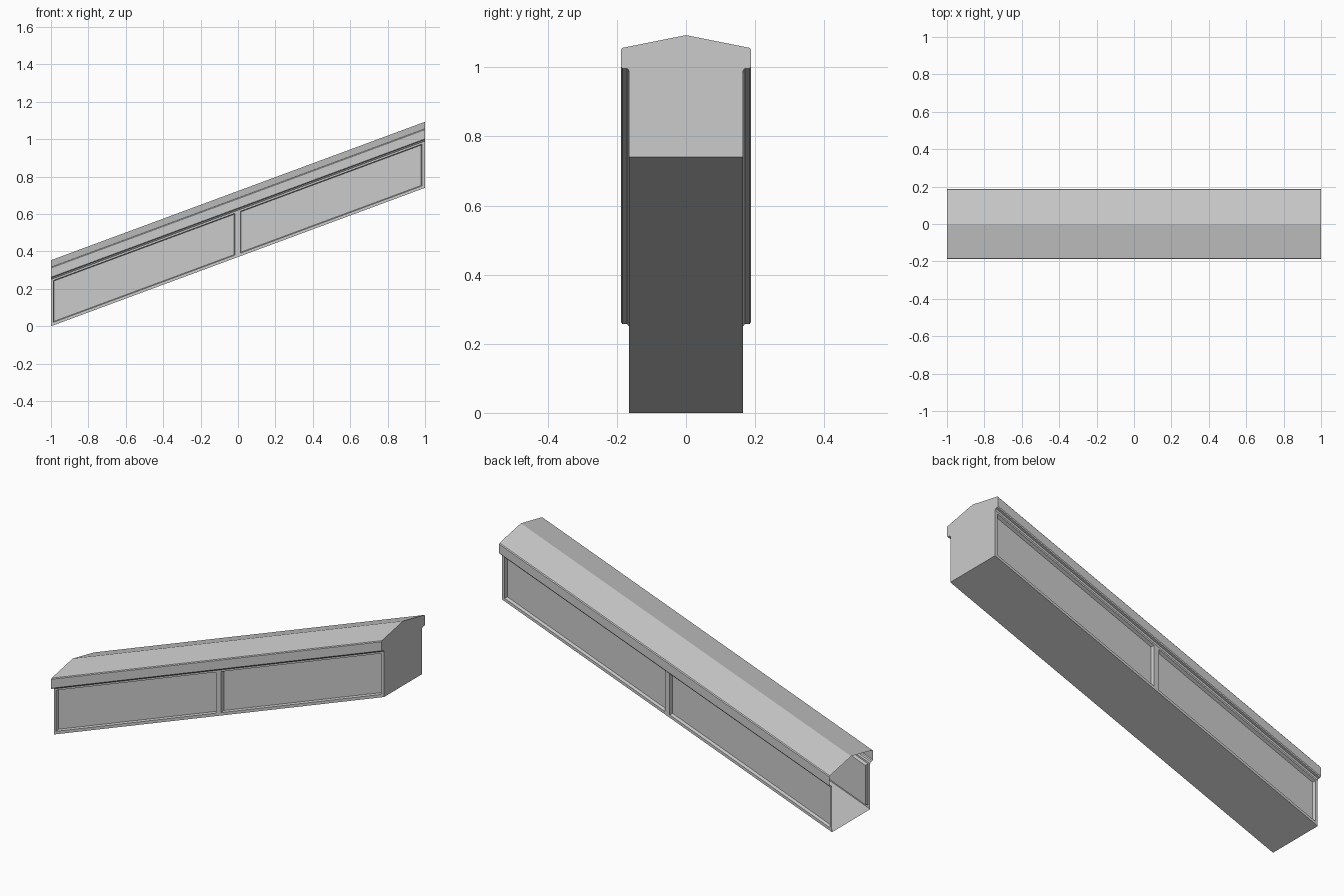
import bpy, bmesh

if "Cube" in bpy.data.objects:
    bpy.data.objects.remove(bpy.data.objects["Cube"])

SLOPE = 0.37
HALF_W = 0.165


def finish(bm, name, mirror=True):
    """Shear the flat-built part up the slope and make an object of it."""
    for v in bm.verts:
        v.co.z += SLOPE * (v.co.x + 1)
    me = bpy.data.meshes.new(name)
    bm.to_mesh(me)
    bm.free()
    ob = bpy.data.objects.new(name, me)
    bpy.context.collection.objects.link(ob)
    if mirror:
        mod = ob.modifiers.new("mirror", 'MIRROR')
        mod.use_axis = (False, True, False)
        mod.merge_threshold = 0.0005
    return ob


def sweep(name, profile):
    """Sheet along x from a half profile of (y, z) points on the front side."""
    bm = bmesh.new()
    a, b = [[bm.verts.new((x, y, z)) for y, z in profile] for x in (-1, 1)]
    for i in range(len(profile) - 1):
        bm.faces.new((a[i], b[i], b[i + 1], a[i + 1]))
    return finish(bm, name)


# Gabled coping with small chamfers on its edges
cap = [(-HALF_W, 0.25), (-0.170, 0.257), (-0.184, 0.257), (-0.188, 0.262),
       (-0.188, 0.311), (-0.184, 0.316), (-0.165, 0.320), (0, 0.353)]
sweep("coping", cap)

# Underside
sweep("underside", [(0, 0), (-HALF_W, 0)])

# Side walls: frame grid with two recessed panels each
xs = [-1, -0.987, -0.017, 0.013, 0.983, 1]
zs = [0, 0.016, 0.24, 0.25]
bm = bmesh.new()
grid = [[bm.verts.new((x, -HALF_W, z)) for z in zs] for x in xs]
panels = []
for i in range(len(xs) - 1):
    for j in range(len(zs) - 1):
        f = bm.faces.new((grid[i][j], grid[i + 1][j],
                          grid[i + 1][j + 1], grid[i][j + 1]))
        if i in (1, 3) and j == 1:
            panels.append(f)
bm.normal_update()
bmesh.ops.inset_individual(bm, faces=panels, thickness=0.006, depth=-0.018)
finish(bm, "side_walls")

# Closed upper end (the lower end stays open)
half = [(-HALF_W, 0)] + cap
outline = half + [(-y, z) for y, z in reversed(half[:-1])]
bm = bmesh.new()
bm.faces.new([bm.verts.new((1, y, z)) for y, z in reversed(outline)])
bm.normal_update()
if bm.faces[:][0].normal.x < 0:
    bmesh.ops.reverse_faces(bm, faces=bm.faces[:])
finish(bm, "upper_end", mirror=False)
